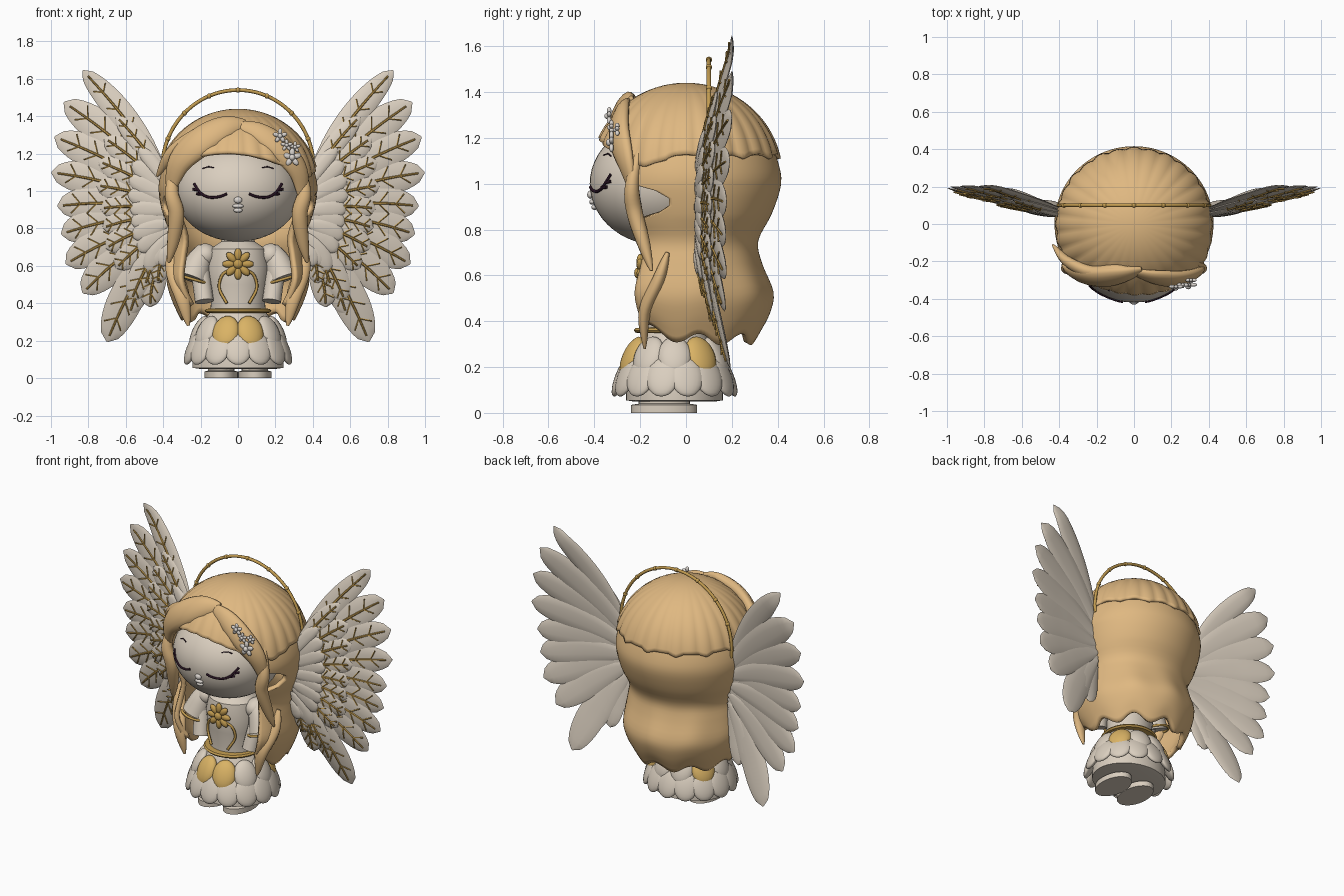
import bpy, bmesh, math
from math import sin, cos, pi, radians, sqrt
from mathutils import Vector, Matrix

cube = bpy.data.objects.get("Cube")
if cube:
    bpy.data.objects.remove(cube, do_unlink=True)


def mat(name, rgb):
    m = bpy.data.materials.new(name)
    m.use_nodes = True
    m.diffuse_color = (*rgb, 1)
    bsdf = m.node_tree.nodes["Principled BSDF"]
    bsdf.inputs["Base Color"].default_value = (*rgb, 1)
    bsdf.inputs["Roughness"].default_value = 0.6
    return m


CREAM = mat("cream", (0.7, 0.62, 0.52))
HAIR = mat("honey hair", (0.74, 0.48, 0.22))
GOLD = mat("gold trim", (0.54, 0.33, 0.08))
PETAL = mat("gold petal", (0.7, 0.45, 0.13))
PEARL = mat("pearl", (0.7, 0.66, 0.62))
DARK = mat("lash", (0.02, 0.006, 0.015))


def finish(name, bm, material, angle=50, thick=0):
    bmesh.ops.recalc_face_normals(bm, faces=bm.faces)
    me = bpy.data.meshes.new(name)
    bm.to_mesh(me)
    bm.free()
    me.materials.append(material)
    ob = bpy.data.objects.new(name, me)
    bpy.context.collection.objects.link(ob)
    bpy.ops.object.select_all(action="DESELECT")
    ob.select_set(True)
    bpy.context.view_layer.objects.active = ob
    bpy.ops.object.shade_smooth_by_angle(angle=radians(angle))
    if thick:
        mod = ob.modifiers.new("thickness", "SOLIDIFY")
        mod.thickness = thick
        mod.offset = -1


def ball(bm, loc, rad, rot=Matrix(), seg=20):
    m = Matrix.Translation(loc) @ rot.to_4x4() @ Matrix.Diagonal((*rad, 1))
    bmesh.ops.create_uvsphere(bm, u_segments=seg, v_segments=seg // 2 + 2, radius=1, matrix=m)


def spline(pts, n=6):
    """Smooth path through the given points."""
    p = [Vector(q) for q in pts]
    p = [2 * p[0] - p[1]] + p + [2 * p[-1] - p[-2]]
    out = []
    for i in range(1, len(p) - 2):
        a, b, c, d = p[i - 1:i + 3]
        for k in range(n):
            t = k / n
            out.append(0.5 * (2 * b + (c - a) * t + (2 * a - 5 * b + 4 * c - d) * t * t
                              + (3 * b - a - 3 * c + d) * t ** 3))
    return out + [p[-2]]


def skin(bm, rings, closed):
    for a, b in zip(rings, rings[1:]):
        for k in range(len(a) - (not closed)):
            j = (k + 1) % len(a)
            bm.faces.new((a[k], a[j], b[j], b[k]))


def sweep(bm, path, width, depth=None, ref=(0, -1, 0), sides=10):
    """Oval tube; width and depth are functions of the 0..1 path position."""
    depth = depth or width
    rings, n = [], len(path) - 1
    for i, p in enumerate(path):
        t = (path[min(i + 1, n)] - path[max(i - 1, 0)]).normalized()
        u = t.cross(Vector(ref)).normalized()
        v = u.cross(t)
        w, d = width(i / n), depth(i / n)
        rings.append([bm.verts.new(p + u * w * cos(2 * pi * k / sides) + v * d * sin(2 * pi * k / sides))
                      for k in range(sides)])
    skin(bm, rings, True)
    bm.faces.new(rings[0])
    bm.faces.new(rings[-1])


def tube(bm, pts, r, ref=(0, -1, 0), sides=8):
    sweep(bm, spline(pts), lambda s: r, ref=ref, sides=sides)


def lathe(name, profile, material, centre=(0, -0.05), scale=(1, 1), sides=40):
    bm = bmesh.new()
    rings = [[bm.verts.new((centre[0] + scale[0] * r * cos(2 * pi * k / sides),
                            centre[1] + scale[1] * r * sin(2 * pi * k / sides), z))
              for k in range(sides)] for r, z in profile]
    skin(bm, rings, True)
    bm.faces.new(rings[0])
    bm.faces.new(rings[-1])
    finish(name, bm, material, 40)


def sheet(name, rows, material, thick, closed):
    """Thick skin over rows of points."""
    bm = bmesh.new()
    skin(bm, [[bm.verts.new(p) for p in row] for row in rows], closed)
    bmesh.ops.remove_doubles(bm, verts=bm.verts, dist=1e-5)
    finish(name, bm, material, 60, thick)


SIDES = ((1, "left"), (-1, "right"))

# Feet and skirt
for s, side in SIDES:
    lathe(side + "_foot", [(0.09, 0), (0.09, 0.035), (0.07, 0.04), (0.07, 0.08)], CREAM,
          (s * 0.09, -0.095), (1, 1.6), 28)
lathe("skirt", [(0.2, 0.05), (0.235, 0.055), (0.235, 0.085), (0.23, 0.15), (0.2, 0.25),
                (0.165, 0.32), (0.14, 0.36)], CREAM, scale=(1.04, 0.9))


def petals(name, material, angles, r, z, size, tilt):
    bm = bmesh.new()
    for a in angles:
        a = radians(a)
        rot = Matrix.Rotation(a, 3, "Z") @ Matrix.Rotation(-radians(tilt), 3, "Y")
        ball(bm, (r * 1.05 * cos(a), -0.05 + r * 0.97 * sin(a), z), size, rot)
    finish(name, bm, material)


upper = [-72 + 36 * i for i in range(10)]
golden = (-72, 36, 144, 252)
petals("lower_petals", CREAM, [-90 + 360 / 14 * i for i in range(14)], 0.238, 0.16, (0.027, 0.075, 0.095), 22)
petals("upper_petals", CREAM, [a for a in upper if a not in golden], 0.198, 0.245, (0.038, 0.074, 0.095), 25)
petals("gold_petals", PETAL, golden, 0.2, 0.245, (0.038, 0.074, 0.095), 25)

# Bodice, belt and sleeves
lathe("bodice", [(0.15, 0.33), (0.145, 0.4), (0.16, 0.5), (0.168, 0.6), (0.15, 0.69), (0.09, 0.73),
                 (0.08, 0.8)], CREAM, scale=(1, 0.9))
lathe("belt", [(0.15, 0.348), (0.17, 0.35), (0.178, 0.36), (0.17, 0.37), (0.15, 0.372)], GOLD)
for s, side in SIDES:
    bm = bmesh.new()
    ball(bm, (s * 0.175, -0.05, 0.655), (0.065, 0.08, 0.065))
    sweep(bm, spline([(s * 0.17, -0.05, 0.68), (s * 0.21, -0.07, 0.62), (s * 0.245, -0.09, 0.53)]),
          lambda t: 0.055 + 0.03 * t, sides=20)
    sweep(bm, spline([(s * 0.2, -0.09, 0.56), (s * 0.18, -0.13, 0.41)]), lambda t: 0.05, sides=16)
    finish(side + "_sleeve", bm, CREAM)
    bm = bmesh.new()
    tube(bm, [(s * 0.245 + 0.087 * cos(a * pi / 8), -0.09 + 0.087 * sin(a * pi / 8),
               0.53 + s * 0.025 * cos(a * pi / 8)) for a in range(17)], 0.008, (0, 0, 1))
    finish(side + "_cuff", bm, GOLD)

# Chest blossom and sprigs
bm = bmesh.new()
for i in range(8):
    rot = Matrix.Rotation(i * pi / 4, 3, "Y")
    ball(bm, Vector((0, -0.2, 0.61)) + rot @ Vector((0, 0, 0.05)), (0.02, 0.016, 0.034), rot, 12)
ball(bm, (0, -0.208, 0.61), (0.025, 0.018, 0.025))
for s, _ in SIDES:
    tube(bm, [(s * x, -0.055 - 0.9 * sqrt(0.165 ** 2 - x * x), z)
              for x, z in ((0.04, 0.58), (0.085, 0.55), (0.1, 0.48), (0.06, 0.4))], 0.008)
finish("chest_blossom", bm, GOLD)

# Head and face
HC, HR = Vector((0, -0.11, 1.0)), (0.335, 0.31, 0.27)
bm = bmesh.new()
ball(bm, HC, HR, seg=48)
finish("head", bm, CREAM)


def on_face(x, z):
    return (x, HC.y - 0.002 - HR[1] * sqrt(1 - (x / HR[0]) ** 2 - ((z - HC.z) / HR[2]) ** 2), z)


for s, side in SIDES:
    bm = bmesh.new()
    strokes = [((0.06, 0.985), (0.1, 0.97), (0.155, 0.967), (0.2, 0.99), (0.235, 1.04)),
               ((0.19, 0.982), (0.22, 0.985)), ((0.215, 1.005), (0.24, 1.01))]
    for st in strokes:
        tube(bm, [on_face(s * x, z) for x, z in st], 0.007)
    tube(bm, [on_face(s * x, z) for x, z in ((0.13, 1.125), (0.16, 1.13), (0.19, 1.12))], 0.003)
    finish(side + "_closed_eye_and_brow", bm, DARK)
bm = bmesh.new()
for z, w, h in ((0.952, 0.022, 0.018), (0.92, 0.03, 0.012), (0.897, 0.024, 0.012)):
    ball(bm, on_face(0, z), (w, 0.014, h))
finish("nose_and_mouth", bm, PEARL)

# Hair crown with radial grooves
CZ, CR = 1.03, (0.43, 0.418, 0.41)


def on_cap(deg, z, k=1.0):
    a = radians(deg)
    r = k * sqrt(max(0, 1 - ((z - CZ) / CR[2]) ** 2))
    return Vector((CR[0] * r * cos(a), CR[1] * r * sin(a), z))


def cap_edge(a):
    front = 1.205 - 0.12 * (cos(a) + 0.15) ** 2
    back = 1.11 + 0.02 * abs(cos(7 * a))
    f = min(1, max(0, (-0.2 - sin(a)) / 0.25))
    return back + (front - back) * f


rows, SEG = [], 168
for i in range(25):
    row = []
    for k in range(SEG):
        a = 2 * pi * k / SEG
        polar = math.acos((cap_edge(a) - CZ) / CR[2]) * i / 24
        groove = 1 + 0.025 * (abs(cos(14 * a)) - 0.6) * sin(polar)
        row.append(on_cap(math.degrees(a), CZ + CR[2] * cos(polar), groove))
    rows.append(row)
sheet("hair_crown", rows, HAIR, 0.02, True)

# Long back hair, open at the front and beside the cheeks
waves = spline([(0.37, 0.36, 1.2), (0.41, 0.4, 1.1), (0.425, 0.415, 1.0), (0.4, 0.375, 0.87),
                (0.355, 0.315, 0.75), (0.365, 0.33, 0.65), (0.38, 0.378, 0.52), (0.355, 0.36, 0.42),
                (0.31, 0.31, 0.32)], 4)
rows = []
for i, (rx, ry, z) in enumerate(waves):
    row, low = [], (i / (len(waves) - 1)) ** 4
    cheek = 26 * sqrt(max(0, 1 - ((z - 0.92) / 0.065) ** 2))
    for k in range(91):
        u = k / 45 - 1
        a = radians(90 + u * (126 - cheek))
        dz = low * (0.025 * cos(9 * (a - pi / 2)) + 0.08 * max(0, -sin(a)))
        g = 1 + low * 0.03 * cos(9 * (a - pi / 2))
        row.append((rx * g * cos(a), ry * g * sin(a), z + dz))
    rows.append(row)
sheet("back_hair", rows, HAIR, 0.03, False)


# Fringe and locks
def lock(name, pts, w, d, ref=(0, -1, 0.3)):
    bm = bmesh.new()
    shape = lambda t: 0.08 + 0.92 * sin(pi * min(1, 0.04 + 0.95 * t)) ** 0.7
    sweep(bm, spline(pts), lambda t: w * shape(t), lambda t: d * shape(t), ref, 14)
    finish(name, bm, HAIR)


lock("swept_fringe", [on_cap(a, z) for a, z in
     ((-80, 1.36), (-105, 1.335), (-125, 1.26), (-140, 1.15), (-150, 0.98))], 0.085, 0.045, (-0.4, -1, 0.3))
lock("fringe_curl", [on_cap(a, z, 1.05) for a, z in
     ((-84, 1.36), (-108, 1.36), (-130, 1.29), (-150, 1.2), (-165, 1.08))], 0.045, 0.035, (-0.4, -1, 0.3))
lock("side_fringe", [on_cap(a, z) for a, z in
     ((-92, 1.355), (-68, 1.31), (-52, 1.22), (-40, 1.1), (-33, 0.93))], 0.07, 0.035, (0.4, -1, 0.3))
for s, side in SIDES:
    lock(side + "_temple_lock", [(s * 0.33, -0.2, 1.16), (s * 0.355, -0.235, 1.0), (s * 0.33, -0.225, 0.88),
                                 (s * 0.345, -0.185, 0.74), (s * 0.37, -0.15, 0.62)], 0.042, 0.036)
    lock(side + "_chest_lock", [(s * 0.355, -0.08, 0.7), (s * 0.345, -0.12, 0.58), (s * 0.3, -0.18, 0.44),
                                (s * 0.265, -0.18, 0.28)], 0.045, 0.03)

# Hair blossoms
bm = bmesh.new()
for x, y, z, r in ((0.29, -0.325, 1.18, 0.028), (0.225, -0.335, 1.295, 0.022), (0.26, -0.325, 1.245, 0.018),
                   (0.305, -0.3, 1.235, 0.017)):
    ball(bm, (x, y - 0.008, z), (r * 0.6,) * 3, seg=10)
    for i in range(5):
        rot = Matrix.Rotation(i * 2 * pi / 5, 3, "Y")
        ball(bm, Vector((x, y, z)) + rot @ Vector((0, 0, r)), (r * 0.55, 0.01, r * 0.8), rot, 10)
finish("hair_blossoms", bm, PEARL)

# Halo band with beads
bm = bmesh.new()
arc = [(0.405 * cos(a * pi / 24), 0.1, 1.12 + 0.42 * sin(a * pi / 24)) for a in range(-1, 26)]
tube(bm, arc, 0.01)
for p in arc[4:-3:3]:
    ball(bm, p, (0.014,) * 3, seg=10)
finish("halo_band", bm, GOLD)

# Wings: overlapping feathers, ribbed except for the short ones at the root
TIPS = [(0.83, 1.645), (0.93, 1.475), (0.98, 1.29), (0.997, 1.1), (0.965, 0.92), (0.945, 0.77),
        (0.92, 0.61), (0.83, 0.455), (0.7, 0.195), (0.58, 0.34), (0.47, 0.38)]
LAYERS = (("long", 1.0, 0.092, 0.0, 8), ("middle", 0.62, 0.07, -0.016, 9), ("short", 0.36, 0.05, -0.03, 0))


def feather_width(t):
    return 2.38 * (t + 0.02) ** 0.8 * max(0.0005, 1 - t) ** 0.5


for s, side in SIDES:
    for layer, reach, w, lift, rib_start in LAYERS:
        blades, ribs = bmesh.new(), bmesh.new()
        for i, tip in enumerate(TIPS):
            base = Vector((0.36, 1.0 - 0.028 * i))
            run = (Vector(tip) - base) * reach
            side_dir = Vector((-run.y, run.x)).normalized()
            path = []
            for k in range(21):
                t = k / 20
                q = base + run * t + side_dir * 0.03 * reach * sin(pi * t)
                d = (q - base).length
                y = 0.07 + lift + 0.13 * min(1, d / 0.7) ** 1.3 + 0.006 * (i % 2) * (1 - t)
                path.append(Vector((s * q.x, y, q.y)))
            size = w * (0.75 if i in (0, 9, 10) else 1)
            sweep(blades, path, lambda t: size * feather_width(t), lambda t: 0.013 * min(1, feather_width(t)))
            if not rib_start:
                continue
            front = [p + Vector((0, -0.013, 0)) for p in path]
            sweep(ribs, front[rib_start:20], lambda t: 0.009 - 0.004 * t, sides=6)
            along = Vector((s * run.x, 0, run.y)).normalized()
            across = Vector((-along.z, 0, along.x))
            for k in range(rib_start + 2, 19, 3):
                for e in (-1, 1):
                    b = 0.62 * size * feather_width(k / 20)
                    end = front[k] + across * e * b + along * b * 0.9 + Vector((0, 0.004 + 0.03 * b, 0))
                    sweep(ribs, [front[k], end], lambda t: 0.004, sides=5)
        finish(f"{side}_{layer}_feathers", blades, CREAM)
        if rib_start:
            finish(f"{side}_{layer}_ribs", ribs, GOLD)
        else:
            ribs.free()
